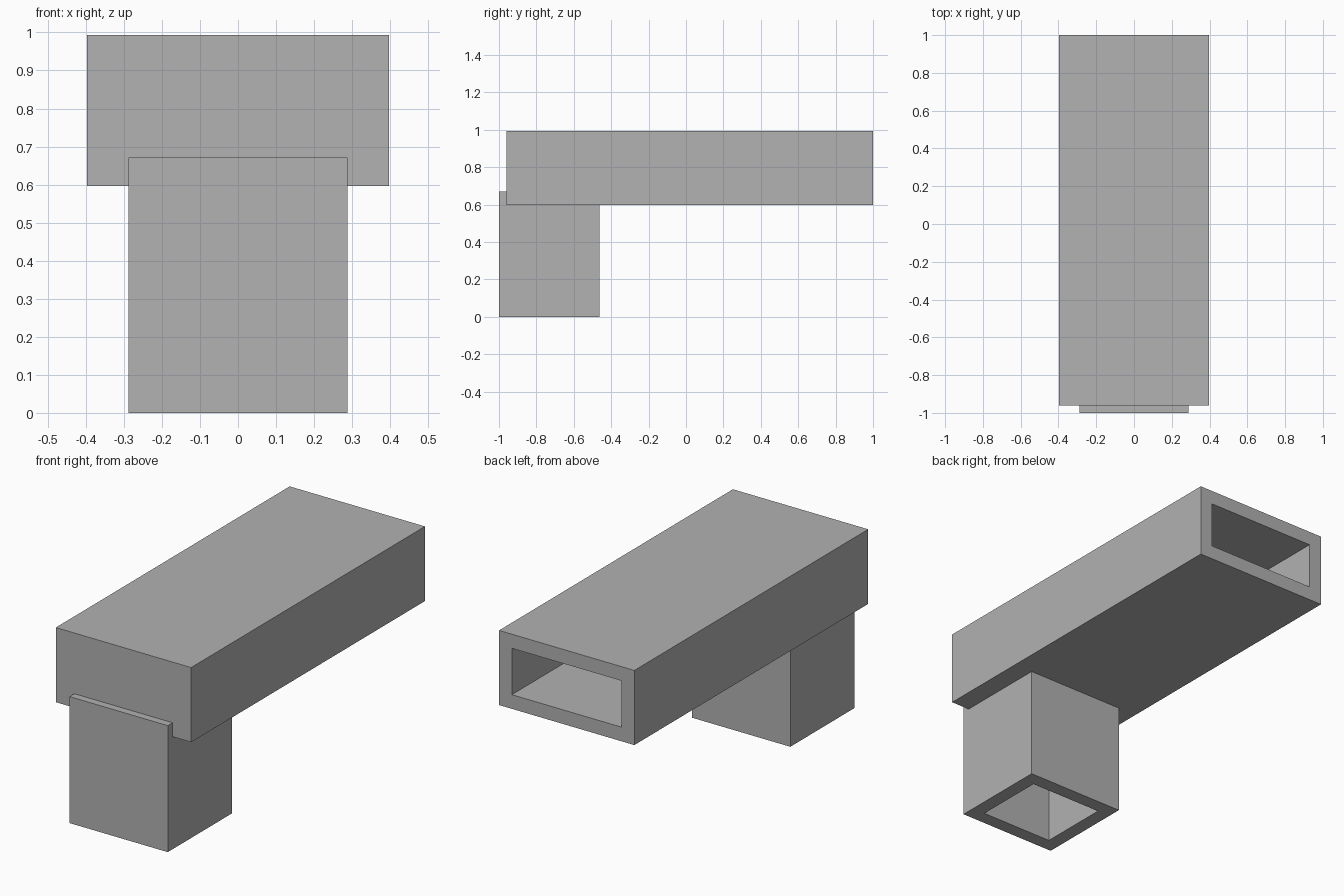
import bpy
import bmesh
from mathutils import Vector

cube = bpy.data.objects.get("Cube")
if cube:
    bpy.data.objects.remove(cube, do_unlink=True)

WALL = 0.075

# Single plain grey
grey = bpy.data.materials.new("plain_grey")
colour = (0.445, 0.445, 0.445, 1)
grey.use_nodes = True
grey.diffuse_color = colour
grey.node_tree.nodes["Principled BSDF"].inputs["Base Color"].default_value = colour


def open_box(name, low, high, open_side):
    """Thick-walled box with the face pointing along open_side left open."""
    low, high, open_side = Vector(low), Vector(high), Vector(open_side)
    bm = bmesh.new()
    bmesh.ops.create_cube(bm, size=1)
    bm.normal_update()
    mouth = [f for f in bm.faces if f.normal.dot(open_side) > 0.9]
    bmesh.ops.delete(bm, geom=mouth, context="FACES_ONLY")
    for v in bm.verts:
        v.co = (low + high) / 2 + v.co * (high - low)
    mesh = bpy.data.meshes.new(name)
    bm.to_mesh(mesh)
    bm.free()
    mesh.materials.append(grey)
    obj = bpy.data.objects.new(name, mesh)
    bpy.context.collection.objects.link(obj)
    # Walls grow inwards from the outer skin
    walls = obj.modifiers.new("walls", "SOLIDIFY")
    walls.thickness = WALL
    walls.offset = -1
    walls.use_even_offset = True
    return obj


# Long horizontal duct, open at the back
open_box("horizontal_duct", (-0.397, -0.96, 0.597), (0.397, 1, 0.993), (0, 1, 0))

# Upright duct under the front end, open at the bottom
open_box("upright_duct", (-0.288, -1, 0), (0.288, -0.463, 0.671), (0, 0, -1))
